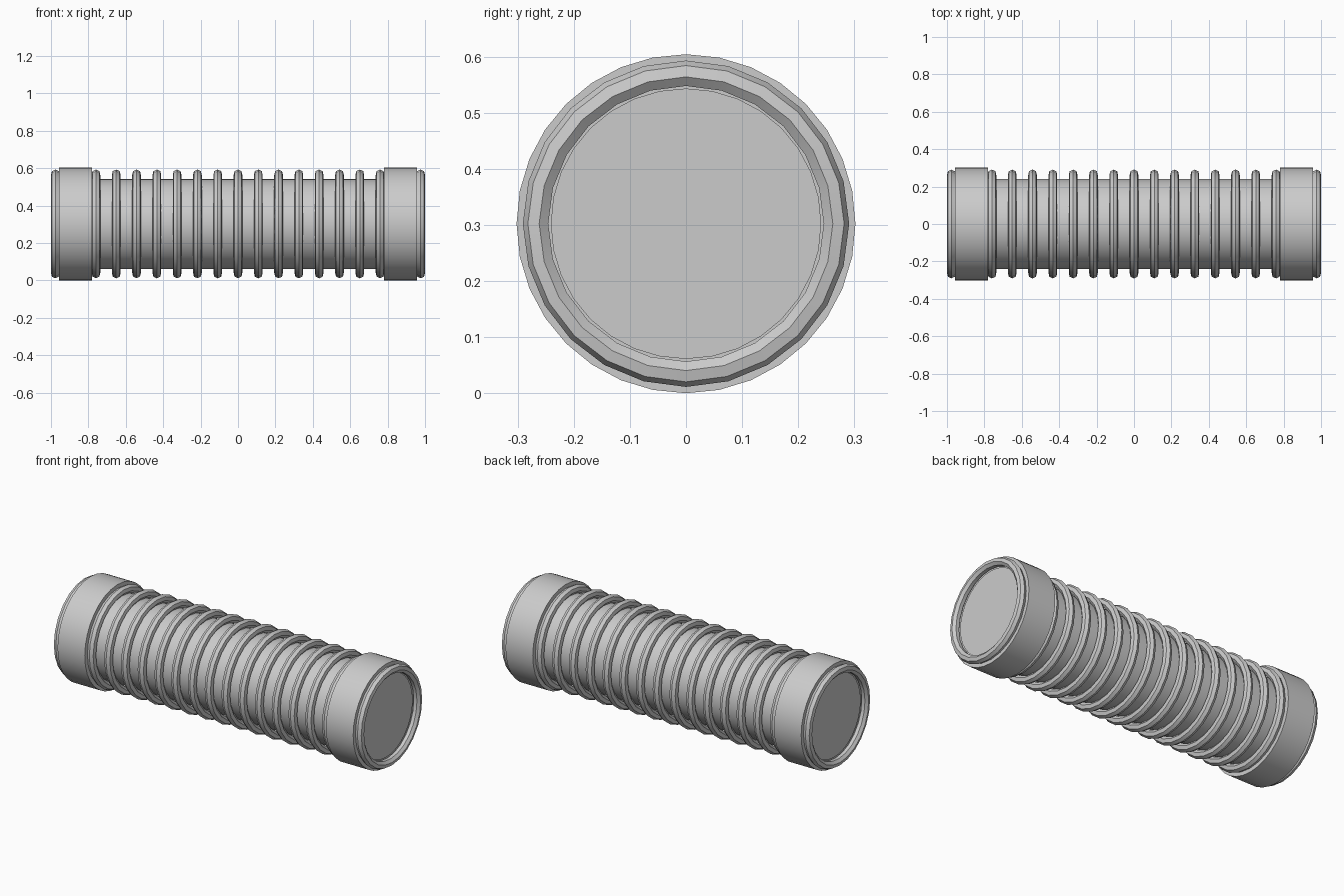
import bpy
import math

old = bpy.data.objects.get("Cube")
if old:
    bpy.data.objects.remove(old, do_unlink=True)

AXIS_Z = 0.302
RING_RADIUS, RING_TUBE = 0.267, 0.0238
RING_STEP = 0.1085

grey = bpy.data.materials.new("plain_grey")
colour = (0.6, 0.6, 0.6, 1)
grey.diffuse_color = colour
grey.use_nodes = True
grey.node_tree.nodes["Principled BSDF"].inputs["Base Color"].default_value = colour


def finish(name):
    obj = bpy.context.object
    obj.name = name
    obj.data.materials.append(grey)
    bpy.ops.object.transform_apply(location=False, rotation=True, scale=True)
    bpy.ops.object.shade_smooth_by_angle(angle=math.radians(30))


def cylinder(name, x, radius, length):
    bpy.ops.mesh.primitive_cylinder_add(vertices=32, radius=radius, depth=length,
                                        location=(x, 0, AXIS_Z),
                                        rotation=(0, math.pi / 2, 0))
    finish(name)


def ring(name, x):
    bpy.ops.mesh.primitive_torus_add(major_segments=24, minor_segments=7,
                                     major_radius=RING_RADIUS, minor_radius=RING_TUBE,
                                     location=(x, 0, AXIS_Z),
                                     rotation=(0, math.pi / 2, 0))
    finish(name)


# Core tube, slightly proud of the collar ends
cylinder("core_tube", 0, 0.241, 1.924)

# Wide collars at both ends
for side, sign in (("left", 1), ("right", -1)):
    cylinder(side + "_collar", sign * 0.869, 0.302, 0.176)

# Evenly spaced ribs and end rims; the step inside each collar is skipped
for i in range(-9, 10):
    if abs(i) == 8:
        continue
    ring("end_rim" if abs(i) == 9 else "rib", i * RING_STEP)
